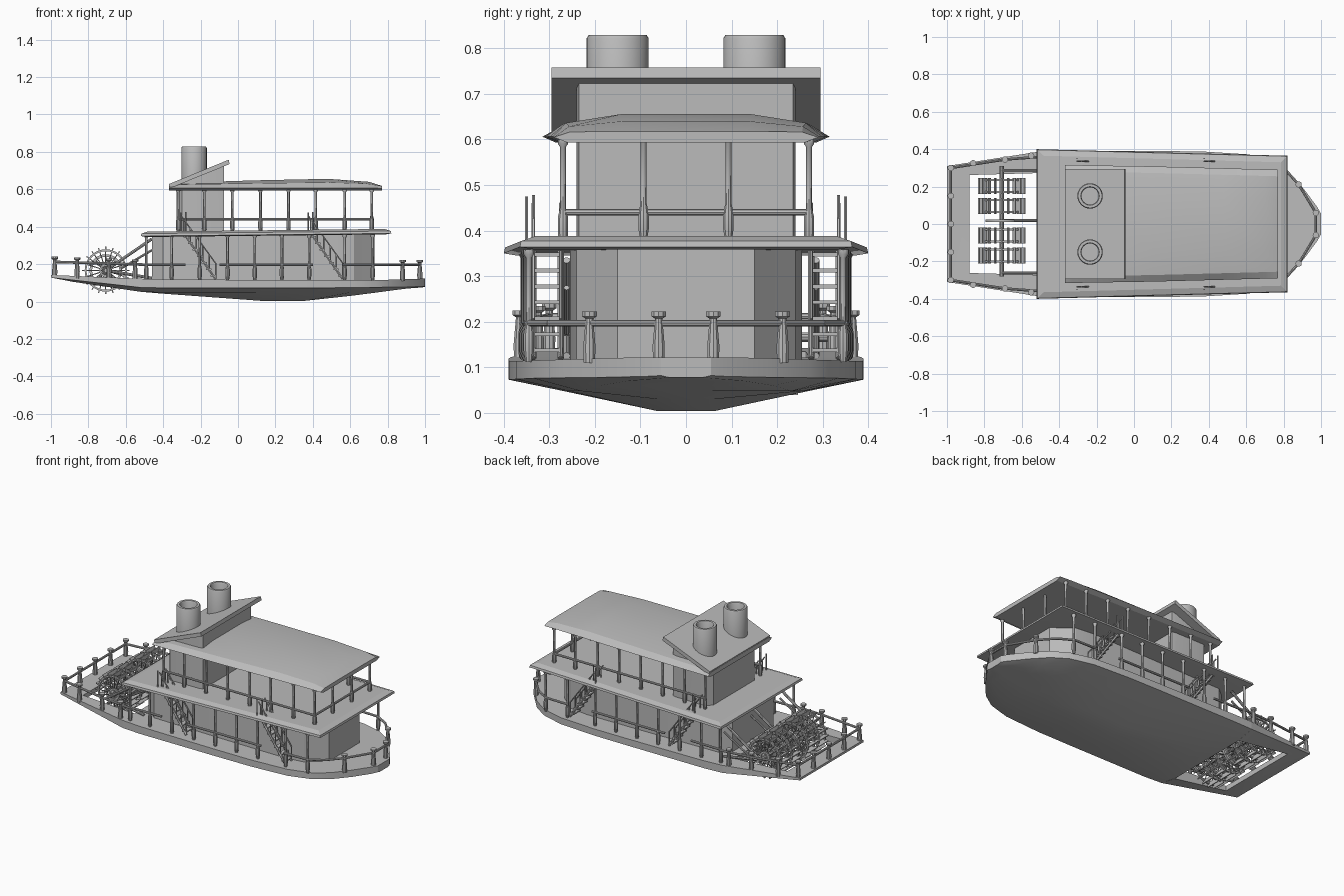
import bpy, bmesh, math
from mathutils import Vector

if "Cube" in bpy.data.objects:
    bpy.data.objects.remove(bpy.data.objects["Cube"])

grey = bpy.data.materials.new("painted_grey")
grey.diffuse_color = (0.5, 0.5, 0.5, 1)
grey.use_nodes = True
grey.node_tree.nodes["Principled BSDF"].inputs["Base Color"].default_value = grey.diffuse_color


def finish(name, bm, angle=35):
    bmesh.ops.recalc_face_normals(bm, faces=bm.faces)
    me = bpy.data.meshes.new(name)
    bm.to_mesh(me)
    bm.free()
    me.materials.append(grey)
    ob = bpy.data.objects.new(name, me)
    bpy.context.collection.objects.link(ob)
    bpy.ops.object.select_all(action='DESELECT')
    ob.select_set(True)
    bpy.context.view_layer.objects.active = ob
    bpy.ops.object.shade_smooth_by_angle(angle=math.radians(angle))
    return ob


def loft(bm, rings, closed=False):
    """Skin a row of point rings, capping the ends unless closed."""
    vs = [[bm.verts.new(p) for p in r] for r in rings]
    n = len(vs[0])
    for i in range(len(vs) if closed else len(vs) - 1):
        a, b = vs[i], vs[(i + 1) % len(vs)]
        for j in range(n):
            k = (j + 1) % n
            bm.faces.new((a[j], a[k], b[k], b[j]))
    if not closed:
        bm.faces.new(vs[0])
        bm.faces.new(vs[-1])


def rod(bm, a, b, r, n=8):
    a, b = Vector(a), Vector(b)
    q = (b - a).to_track_quat('Z', 'Y')
    circle = [q @ Vector((r * math.cos(t), r * math.sin(t), 0))
              for t in (2 * math.pi * i / n for i in range(n))]
    loft(bm, [[p + v for v in circle] for p in (a, b)])


def turned(bm, x, y, profile, n=10):
    """Vertical turned part from (radius, z) pairs."""
    loft(bm, [[(x + r * math.cos(2 * math.pi * i / n), y + r * math.sin(2 * math.pi * i / n), z)
               for i in range(n)] for r, z in profile])


def rails(bm, pts, r):
    for a, b in zip(pts, pts[1:]):
        rod(bm, a, b, r)


# Hull: x, half width, top z, chine z, keel z
bm = bmesh.new()
rings = []
for x, w, top, chine, keel in [
        (-.52, .385, .122, .075, .052), (-.4, .39, .119, .073, .042), (.12, .39, .115, .073, .004),
        (.36, .388, .114, .073, .004), (.6, .373, .114, .074, .03), (.74, .335, .115, .076, .048),
        (.83, .275, .117, .077, .06), (.91, .185, .12, .078, .07), (.98, .09, .122, .08, .075),
        (1, .055, .122, .082, .078)]:
    half = [(w, top), (w, chine), (w * .69, min(chine, max(keel, .048))), (w * .16, keel)]
    rings.append([(x, y, z) for y, z in half] + [(x, -y, z) for y, z in reversed(half)])
loft(bm, rings)
finish("hull", bm, 25)

# Stern frame wrapping round the paddle well
bm = bmesh.new()
rings = []
for x, s in [(-.52, -1), (-1, -1), (-1, 1), (-.52, 1)]:
    if x == -1:
        r = [(-1, .31, .142), (-1, .31, .128), (-.88, .262, .105), (-.88, .262, .135)]
    else:
        r = [(x, .385, .122), (x, .385, .075), (x, .272, .052), (x, .272, .122)]
    rings.append([(a, s * b, c) for a, b, c in r])
loft(bm, rings)
finish("stern_frame", bm, 25)

# Lower cabin with faceted bow end, and the upper cabin
bm = bmesh.new()
plan = [(-.46, .2), (-.4, .25), (.5, .255), (.62, .24), (.68, .19), (.73, .15)]
plan += [(x, -y) for x, y in reversed(plan)]
loft(bm, [[(x, y, z) for x, y in plan] for z in (.1, .36)])
finish("lower_cabin", bm, 20)

bm = bmesh.new()
plan = [(-.33, .2), (-.3, .24), (-.1, .24), (-.075, .235)]
plan += [(x, -y) for x, y in reversed(plan)]
loft(bm, [[(x, y, .365) for x, y in plan], [(x, y, .617 + (x + .36) * .44) for x, y in plan]])
finish("upper_cabin", bm, 20)

# Upper deck slab with bevelled rim: inset, height at the stern; it rises toward the bow
bm = bmesh.new()
rings = []
for inset, z in [(.03, .345), (0, .35), (.003, .363), (.035, .374)]:
    rings.append([(-.52 + inset, -.4 + inset, z), (.82 - inset, -.365 + inset, z + .014),
                  (.82 - inset, .365 - inset, z + .014), (-.52 + inset, .4 - inset, z)])
loft(bm, rings)
finish("upper_deck", bm, 15)

# Cambered roof
bm = bmesh.new()
rings = []
for x, w, edge, crown in [(-.37, .315, .61, .622), (-.33, .315, .61, .635), (.1, .308, .61, .648),
                          (.48, .298, .611, .656), (.7, .292, .611, .64), (.77, .29, .609, .618)]:
    half = [(w - .03, .593), (w, edge - .004), (w - .035, (edge + crown) / 2 + .003), (.14, crown)]
    rings.append([(x, y, z) for y, z in half] + [(x, -y, z) for y, z in reversed(half)])
loft(bm, rings)
finish("roof", bm, 15)

# Slanted canopy
bm = bmesh.new()
loft(bm, [[(-.365, y, .605), (-.045, y, .735), (-.05, y, .758), (-.37, y, .628)]
          for y in (-.295, .295)])
finish("slanted_canopy", bm)

# Funnels with open tops
bm = bmesh.new()
for y in (-.15, .15):
    turned(bm, -.235, y, [(.068, .64), (.068, .822), (.064, .829), (.05, .829), (.046, .822), (.046, .68)], 24)
finish("funnels", bm)

# Deck columns and side rails, both decks
low, high = bmesh.new(), bmesh.new()


def column(bm, x, y, z0, z1):
    h = z1 - z0
    turned(bm, x, y, [(.008, z0), (.012, z0 + .1 * h), (.012, z0 + .25 * h), (.007, z0 + .35 * h),
                      (.007, z0 + .93 * h), (.012, z0 + .96 * h), (.012, z1)])


for s in (-1, 1):
    for x in (-.49, -.355, -.205, -.056, .09, .235, .38, .57, .72):
        column(low, x, s * (.352 - .01 * x), .112, .358)
    for x in (-.32, -.18, -.03, .12, .27, .415, .57, .715):
        column(high, x, s * .27, .37, .6)
    for a, b in [(-.49, -.28), (-.1, .4), (.56, .72)]:
        rod(low, (a, s * .352, .197), (b, s * .348, .197), .007)
    rod(high, (-.32, s * .27, .44), (.715, s * .27, .44), .007)
    column(high, .715, s * .093, .38, .61)
rod(high, (.715, -.27, .44), (.715, .27, .44), .007)
finish("lower_columns", low)
finish("upper_columns", high)

# Bow and stern guard rails
bm = bmesh.new()


def bollard(x, y, z):
    turned(bm, x, y, [(.013, z - .012), (.014, z + .025), (.009, z + .08), (.009, z + .085),
                      (.017, z + .09), (.017, z + .1)])


for s in (-1, 1):
    for x, y in [(.88, .212), (.972, .06)]:
        bollard(x, s * y, .122)
    for x, y, z in [(-.98, .3, .14), (-.86, .325, .135), (-.69, .345, .13), (-.55, .365, .125), (-.98, .15, .138)]:
        bollard(x, s * y, z)
    rails(bm, [(.72, s * .345, .197), (.8, s * .3, .197), (.88, s * .212, .197), (.972, s * .06, .197)], .007)
    rails(bm, [(-.49, s * .36, .197), (-.69, s * .345, .203), (-.98, s * .3, .212)], .007)
bollard(-.98, 0, .138)
rod(bm, (.972, -.06, .197), (.972, .06, .197), .007)
rod(bm, (-.98, -.3, .212), (-.98, .3, .212), .007)
finish("guard_rails", bm)

# Stairs between the decks with balustrades
bm = bmesh.new()
for s in (-1, 1):
    for x0 in (-.29, .39):
        for y in (.275, .335):
            rod(bm, (x0, s * y, .365), (x0 + .17, s * y, .12), .007, 6)
            rod(bm, (x0 - .015, s * y, .46), (x0 + .17, s * y, .205), .004, 6)
            for i in range(6):
                t = i / 5
                rod(bm, (x0 + .17 * t, s * y, .365 - .245 * t), (x0 + .17 * t, s * y, .44 - .235 * t), .004, 6)
        rod(bm, (x0 - .015, s * .35, .36), (x0 - .015, s * .35, .475), .004, 6)
        rod(bm, (x0 + .01, s * .335, .36), (x0 + .01, s * .335, .478), .004, 6)
        for i in range(7):
            t = (i + .5) / 7
            x, z = x0 + .17 * t, .365 - .245 * t
            loft(bm, [[(x - .014, s * y, z - .004), (x + .014, s * y, z - .004),
                       (x + .014, s * y, z + .004), (x - .014, s * y, z + .004)] for y in (.272, .338)])
finish("stairs", bm)

# Paddle wheels: twin rims, spokes and floats
CX, CZ = -.707, .166


def polar(r, t, y):
    return (CX + r * math.cos(t), y, CZ + r * math.sin(t))


def rim(bm, r, y, thick=.005):
    loft(bm, [[polar(r + a, 2 * math.pi * i / 32, y + b) for a, b in
               ((-thick, -thick), (thick, -thick), (thick, thick), (-thick, thick))] for i in range(32)], True)


bm = bmesh.new()
for yc in (.203, .096, -.061, -.168):
    for y in (yc - .032, yc + .032):
        rim(bm, .108, y)
        rim(bm, .03, y)
        for i in range(20):
            t = 2 * math.pi * i / 20
            rod(bm, polar(.01, t, y), polar(.125, t, y), .0028, 5)
    for i in range(20):
        t = 2 * math.pi * i / 20
        loft(bm, [[polar(r, t + d / r, y) for r, d in
                   ((.1, -.003), (.127, -.003), (.127, .003), (.1, .003))]
                  for y in (yc - .043, yc + .043)])
finish("paddle_wheels", bm)

# Axle, centre drive wheel and support struts
bm = bmesh.new()
rod(bm, (CX, -.28, CZ), (CX, .31, CZ), .011, 10)
rim(bm, .08, .018, .007)
for i in range(8):
    rod(bm, polar(.01, math.pi * i / 4, .018), polar(.08, math.pi * i / 4, .018), .004, 6)
for y in (-.262, .018, .285):
    rod(bm, (CX, y, CZ), (-.46, y, .335), .008)
    rod(bm, (CX + .08, y, CZ + .01), (-.46, y, .275), .006)
    rod(bm, (CX, y, CZ), (-.46, y, .125), .008)
finish("axle_and_struts", bm)
